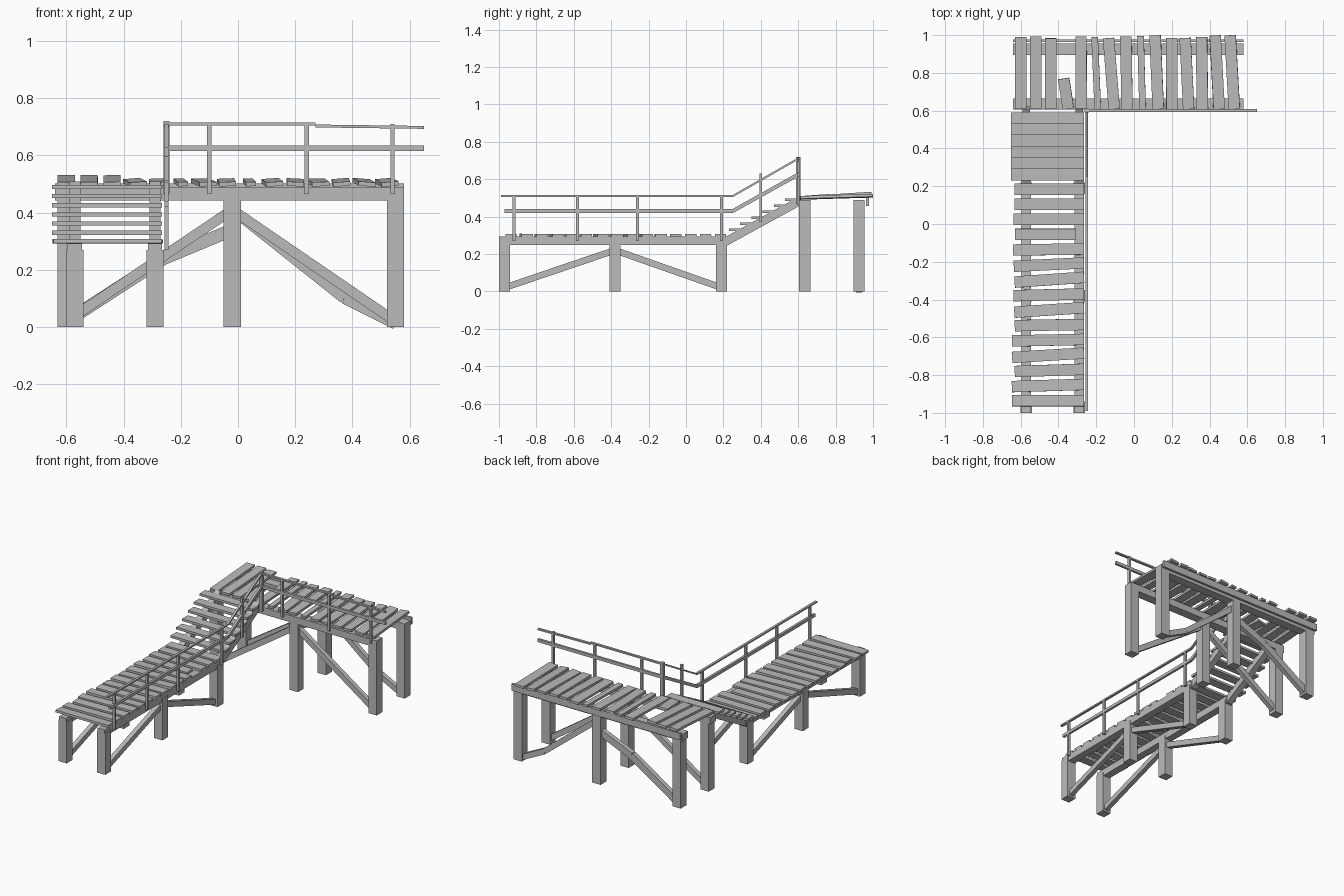
import bpy, bmesh, random
from math import radians
from mathutils import Matrix, Vector

random.seed(4)
default_cube = bpy.data.objects.get("Cube")
if default_cube:
    bpy.data.objects.remove(default_cube)

wood = bpy.data.materials.new("weathered_grey")
wood.use_nodes = True
grey = (0.5, 0.5, 0.5, 1)
wood.diffuse_color = grey
wood.node_tree.nodes["Principled BSDF"].inputs["Base Color"].default_value = grey


def timber(name, start, end, width, depth, roll=0):
    """Square-cut timber from start to end; depth is measured upward."""
    start, end = Vector(start), Vector(end)
    span = end - start
    axis = span.normalized()
    hint = Vector((0, 1, 0)) if abs(axis.z) > 0.9 else Vector((0, 0, 1))
    side = hint.cross(axis).normalized()
    frame = Matrix((axis, side, axis.cross(side))).transposed().to_4x4()
    place = Matrix.Translation((start + end) / 2) @ frame @ Matrix.Rotation(roll, 4, 'X')
    size = Matrix.Diagonal((span.length, width, depth, 1))
    bm = bmesh.new()
    bmesh.ops.create_cube(bm, size=1, matrix=place @ size)
    mesh = bpy.data.meshes.new(name)
    bm.to_mesh(mesh)
    bm.free()
    mesh.materials.append(wood)
    timber_object = bpy.data.objects.new(name, mesh)
    bpy.context.collection.objects.link(timber_object)


def along_x(name, y, points, width, depth):
    """Run of timbers through (x, z) points at a fixed y."""
    path = [(x, y, z) for x, z in points]
    for start, end in zip(path, path[1:]):
        timber(name, start, end, width, depth)


def along_y(name, x, points, width, depth):
    """Run of timbers through (y, z) points at a fixed x."""
    path = [(x, y, z) for y, z in points]
    for start, end in zip(path, path[1:]):
        timber(name, start, end, width, depth)


def post(name, x, y, bottom, top, size):
    timber(name, (x, y, bottom), (x, y, top), size, size)


def vary(amount):
    return random.uniform(-amount, amount)


# Shared sizes and levels
post_size = 0.06
beam_depth = 0.045
brace_width = 0.03
brace_depth = 0.035
board_width = 0.06
board_depth = 0.015
board_pitch = 0.08
board_count = 15
lower_beam_z = 0.27
upper_beam_z = 0.465
lower_deck_z = 0.3
upper_deck_z = 0.5
foot_z = 0.02

# Lower walkway frame: posts, bearers, braces and stair stringers
near_y, middle_y, far_y = -0.97, -0.38, 0.19
for x in (-0.57, -0.29):
    for y in (near_y, middle_y, far_y):
        post("lower_post", x, y, 0, lower_beam_z, post_size)
    along_y("lower_bearer", x, [(-1, lower_beam_z), (0.23, lower_beam_z)], 0.05, beam_depth)
    brace_path = [(near_y, foot_z), (middle_y, 0.22), (far_y, foot_z)]
    along_y("lower_brace", x, brace_path, brace_width, brace_depth)
    along_y("stair_stringer", x, [(0.2, 0.26), (0.62, 0.49)], 0.04, beam_depth)

# Upper walkway frame
left_x, middle_x, right_x = 0.55, -0.02, -0.6
front_y, back_y = 0.635, 0.925
for y in (front_y, back_y):
    for x in (left_x, middle_x, right_x):
        post("upper_post", x, y, 0, upper_beam_z, post_size)
    along_x("upper_bearer", y, [(-0.64, upper_beam_z), (0.58, upper_beam_z)], post_size, beam_depth)
along_x("back_fascia", 0.97, [(-0.64, 0.48), (0.58, 0.48)], board_depth, beam_depth)

# Upper braces: straight at the front, sagging at the back
front_path = [(right_x, foot_z), (middle_x, 0.41), (left_x, foot_z)]
along_x("front_brace", front_y, front_path, brace_width, brace_depth)
right_path = [(right_x, foot_z), (-0.26, 0.24), (middle_x, 0.34)]
along_x("back_right_brace", back_y, right_path, brace_width, beam_depth)
left_path = [(middle_x, 0.41), (0.37, 0.1), (left_x, 0.01)]
along_x("back_left_brace", back_y, left_path, brace_width, brace_depth)

# Lower deck boards, skewed except beside the stairs
inner_x, outer_x = -0.265, -0.64
cut_board = 11
square_boards = (0, cut_board, 12, 13, 14)
for i in range(board_count):
    y = -0.935 + board_pitch * i
    skew = 0 if i in square_boards else random.uniform(0, 0.015)
    inner = -0.31 if i == cut_board else inner_x
    start = (outer_x + vary(0.01), y - skew, lower_deck_z)
    end = (inner, y + skew, lower_deck_z)
    timber("lower_board", start, end, board_width, board_depth, radians(vary(2)))

# Stair treads
for i in range(6):
    y = 0.26 + board_width * i
    z = 0.33 + 0.032 * i
    timber("stair_tread", (-0.65, y, z), (inner_x, y, z), board_width, board_depth)

# Upper deck boards, leaning past the broken one and rising to the back
broken_board = 3
narrow_boards = (5, 8)
for i in range(board_count):
    x = right_x + board_pitch * i
    intact = i < broken_board
    lean = 0 if intact else random.uniform(0, 0.015)
    rise = 0.024 if intact else 0.012
    back = 0.77 if i == broken_board else 0.99 + vary(0.01)
    width = brace_depth if i in narrow_boards else board_width
    start = (x + lean, 0.61, upper_deck_z)
    end = (x - lean, back, upper_deck_z + rise)
    timber("upper_board", start, end, width, board_depth, radians(vary(5)))

# Handrails: one climbs beside the stairs, one fronts the upper walkway
rail_x, rail_y = -0.25, 0.6
rail_width = 0.015
rail_depth = 0.01
low_top, low_middle = 0.51, 0.43
high_top, high_middle = 0.71, 0.625
stair_y = 0.25
top_path = [(-0.99, low_top), (stair_y, low_top), (rail_y, high_top)]
along_y("lower_top_rail", rail_x, top_path, rail_width, rail_depth)
middle_path = [(-0.97, low_middle), (stair_y, low_middle), (rail_y, high_middle)]
along_y("lower_middle_rail", rail_x, middle_path, rail_width, 0.02)
for y in (-0.92, -0.58, -0.26, far_y):
    post("lower_rail_post", rail_x, y, lower_beam_z, low_top, rail_width)
post("stair_rail_post", rail_x, 0.4, 0.37, 0.63, rail_width)
post("corner_rail_post", rail_x, rail_y, upper_beam_z, 0.72, 0.022)

rail_end, joint_x = 0.65, 0.27
along_x("upper_top_rail", rail_y, [(rail_x, high_top), (joint_x, high_top)], rail_width, rail_depth)
along_x("upper_end_rail", rail_y, [(joint_x, 0.703), (rail_end, 0.698)], rail_width, rail_depth)
along_x("upper_middle_rail", rail_y, [(rail_x, high_middle), (rail_end, high_middle)], rail_width, 0.02)
for x in (-0.1, 0.24, 0.54):
    post("upper_rail_post", x, rail_y, upper_beam_z, high_top, rail_width)
